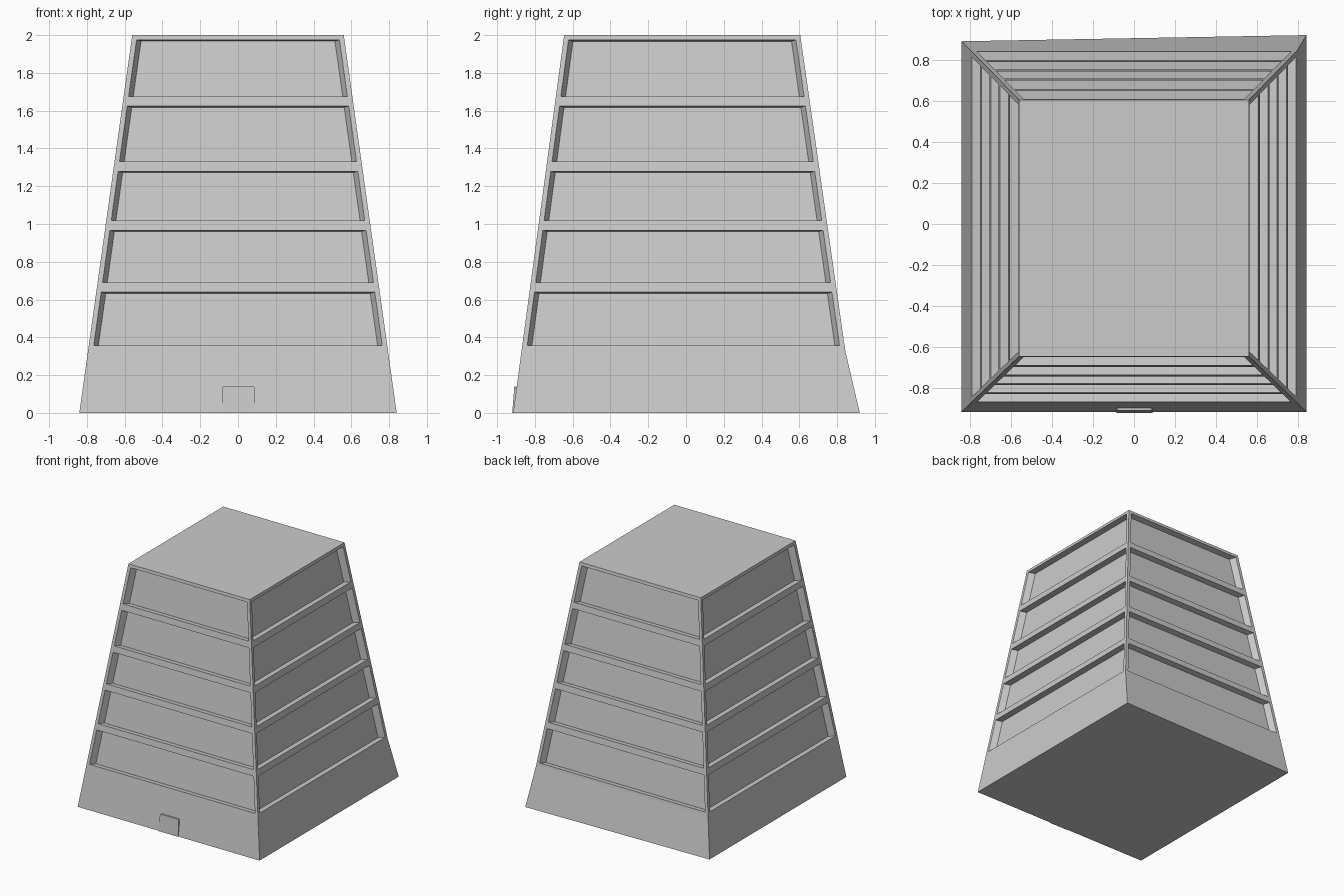
import bpy, bmesh
from mathutils import Vector

cube = bpy.data.objects.get("Cube")
if cube:
    bpy.data.objects.remove(cube)

grey = bpy.data.materials.new("plain grey")
grey.use_nodes = True
colour = (0.6, 0.6, 0.6, 1)
grey.diffuse_color = colour
grey.node_tree.nodes["Principled BSDF"].inputs["Base Color"].default_value = colour


def make_object(name, bm):
    bmesh.ops.recalc_face_normals(bm, faces=bm.faces[:])
    mesh = bpy.data.meshes.new(name)
    bm.to_mesh(mesh)
    bm.free()
    mesh.materials.append(grey)
    ob = bpy.data.objects.new(name, mesh)
    bpy.context.collection.objects.link(ob)
    return ob


# Tapered tower: one ring of corners per floor line
FLOORS = [0, 0.33, 0.665, 0.9925, 1.305, 1.65, 2]
bm = bmesh.new()
rings = []
for z in FLOORS:
    t = z / 2
    x = 0.84 - 0.28 * t
    front, back = -0.915 + 0.27 * t, 0.89 - 0.285 * t
    skew = 0.03 if z == 0 else 0       # one rear corner kicks out at the ground
    corners = [(-x, front), (x, front), (x, back + skew), (-x, back)]
    rings.append([bm.verts.new((cx, cy, z)) for cx, cy in corners])
bm.faces.new(rings[0][::-1])
bm.faces.new(rings[-1])
panels = []
for level, (low, high) in enumerate(zip(rings, rings[1:])):
    for i in range(4):
        j = (i + 1) % 4
        face = bm.faces.new((low[i], low[j], high[j], high[i]))
        if level:
            panels.append(face)
bm.normal_update()

# Recessed window bands, leaving beams and corner posts
bmesh.ops.inset_individual(bm, faces=panels, thickness=0.026, use_even_offset=True)
bm.normal_update()
bmesh.ops.inset_individual(bm, faces=panels, thickness=0, depth=-0.05)
bm.normal_update()
for face in panels:
    along = Vector((0, 0, 1)).cross(face.normal).normalized()
    centre = face.calc_center_median()
    for v in face.verts:
        side = 1 if (v.co - centre).dot(along) > 0 else -1
        v.co -= along * side * 0.024
make_object("tower_body", bm)

# Door slab with softened upper corners, lying on the sloping front wall
bm = bmesh.new()
outline = [(-0.085, 0), (0.09, 0), (0.09, 0.132), (0.082, 0.14), (-0.077, 0.14), (-0.085, 0.132)]
wall = [bm.verts.new((x, -0.905 + 0.135 * z, z)) for x, z in outline]
outer = [bm.verts.new((x, -0.92 + 0.08 * z, z)) for x, z in outline]
bm.faces.new(outer)
bm.faces.new(wall[::-1])
for i in range(len(outline)):
    j = (i + 1) % len(outline)
    bm.faces.new((outer[i], wall[i], wall[j], outer[j]))
make_object("front_door", bm)
